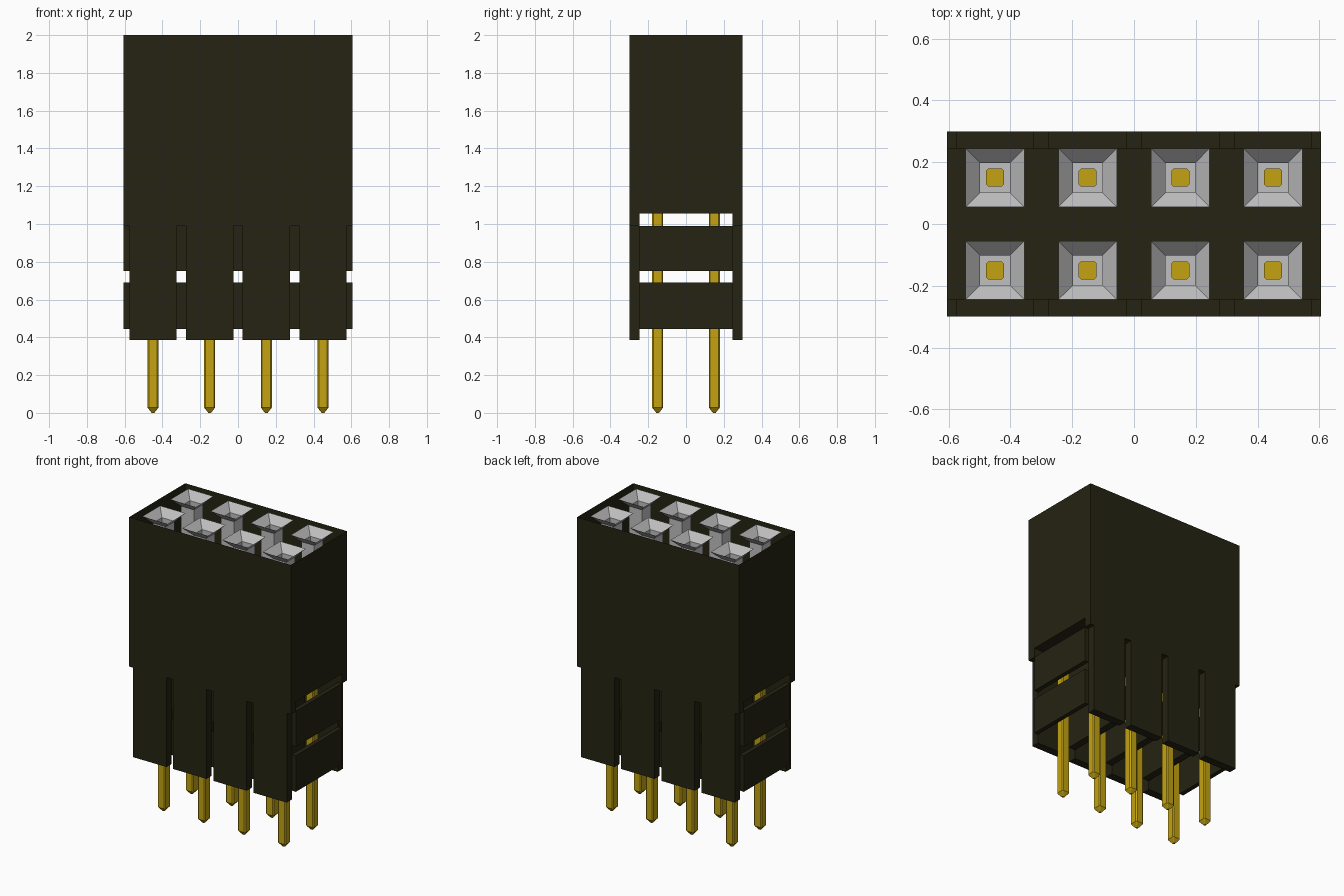
import bpy, bmesh

cube = bpy.data.objects.get("Cube")
if cube:
    bpy.data.objects.remove(cube, do_unlink=True)


def material(name, rgb, metallic=0.0):
    m = bpy.data.materials.new(name)
    m.use_nodes = True
    m.diffuse_color = (*rgb, 1)
    m.node_tree.nodes["Principled BSDF"].inputs["Base Color"].default_value = (*rgb, 1)
    return m


PLASTIC = material("dark_olive_plastic", (0.018, 0.017, 0.006))
GOLD = material("gold", (0.55, 0.37, 0.006))
GREY = material("light_grey_metal", (0.53, 0.53, 0.53))

HALF_X, HALF_Y, INNER_Y = 0.605, 0.30, 0.245
SLOTS = [-0.6, -0.3, 0.0, 0.3, 0.6]
PIN_X = [-0.45, -0.15, 0.15, 0.45]
PIN_Y = [-0.15, 0.15]


def make_object(name, bm, mat):
    bmesh.ops.recalc_face_normals(bm, faces=bm.faces)
    me = bpy.data.meshes.new(name)
    bm.to_mesh(me)
    bm.free()
    ob = bpy.data.objects.new(name, me)
    bpy.context.collection.objects.link(ob)
    if mat:
        me.materials.append(mat)
    return ob


def add_box(bm, x0, x1, y0, y1, z0, z1):
    verts = bmesh.ops.create_cube(bm, size=1)["verts"]
    for v in verts:
        v.co = (x1 if v.co.x > 0 else x0,
                y1 if v.co.y > 0 else y0,
                z1 if v.co.z > 0 else z0)


def box_object(name, boxes, mat=None):
    bm = bmesh.new()
    for b in boxes:
        add_box(bm, *b)
    return make_object(name, bm, mat)


def cut(target, cutter):
    cutter.hide_render = True
    mod = target.modifiers.new("cut", 'BOOLEAN')
    mod.operation = 'DIFFERENCE'
    mod.solver = 'EXACT'
    mod.object = cutter
    bpy.context.view_layer.objects.active = target
    bpy.ops.object.modifier_apply(modifier=mod.name)
    bpy.data.objects.remove(cutter, do_unlink=True)


def square_tube(name, sections, mat, cap_top, corner=0.0):
    """Loft (half width, z) square sections; the last one is always closed."""
    bm = bmesh.new()
    rings = []
    for r, z in sections:
        c = min(corner, r * 0.3)
        if corner:
            pts = [(r, -r + c), (r, r - c), (r - c, r), (-r + c, r),
                   (-r, r - c), (-r, -r + c), (-r + c, -r), (r - c, -r)]
        else:
            pts = [(r, -r), (r, r), (-r, r), (-r, -r)]
        rings.append([bm.verts.new((x, y, z)) for x, y in pts])
    for a, b in zip(rings, rings[1:]):
        for i in range(len(a)):
            j = (i + 1) % len(a)
            bm.faces.new((a[i], a[j], b[j], b[i]))
    bm.faces.new(rings[-1])
    if cap_top:
        bm.faces.new(rings[0])
    return make_object(name, bm, mat)


# Housing: thin open-topped shell with a raised floor and fingers down each side
housing = box_object("housing", [(-HALF_X, HALF_X, -HALF_Y, HALF_Y, 0.385, 2.0)], PLASTIC)
cut(housing, box_object("tunnel_cutter", [(-1, 1, -INNER_Y, INNER_Y, 0.2, 1.055)]))
cut(housing, box_object("slot_cutter",
                        [(x - 0.025, x + 0.025, -0.5, 0.5, 0.2, 0.99) for x in SLOTS]))
bm = bmesh.new()
bm.from_mesh(housing.data)
top = [f for f in bm.faces if f.calc_center_median().z > 1.999]
bmesh.ops.delete(bm, geom=top, context='FACES')
bm.to_mesh(housing.data)
bm.free()

# Cross webs between the fingers, in two tiers
for tier, (z0, z1) in {"lower": (0.445, 0.69), "upper": (0.75, 0.99)}.items():
    box_object(tier + "_cross_webs",
               [(max(x - 0.025, -HALF_X), min(x + 0.025, HALF_X),
                 -INNER_Y, INNER_Y, z0, z1) for x in SLOTS], PLASTIC)

# Sockets with flared mouths, and the pins below them
for row, y in zip(("front", "back"), PIN_Y):
    for i, x in enumerate(PIN_X, 1):
        socket = square_tube(f"{row}_socket_{i}",
                             [(0.095, 2.0), (0.048, 1.95), (0.048, 1.065)], GREY, False)
        pin = square_tube(f"{row}_pin_{i}",
                          [(0.029, 1.085), (0.029, 0.028), (0.007, 0.0)], GOLD, True, 0.007)
        for ob in (socket, pin):
            ob.location = (x, y, 0)
